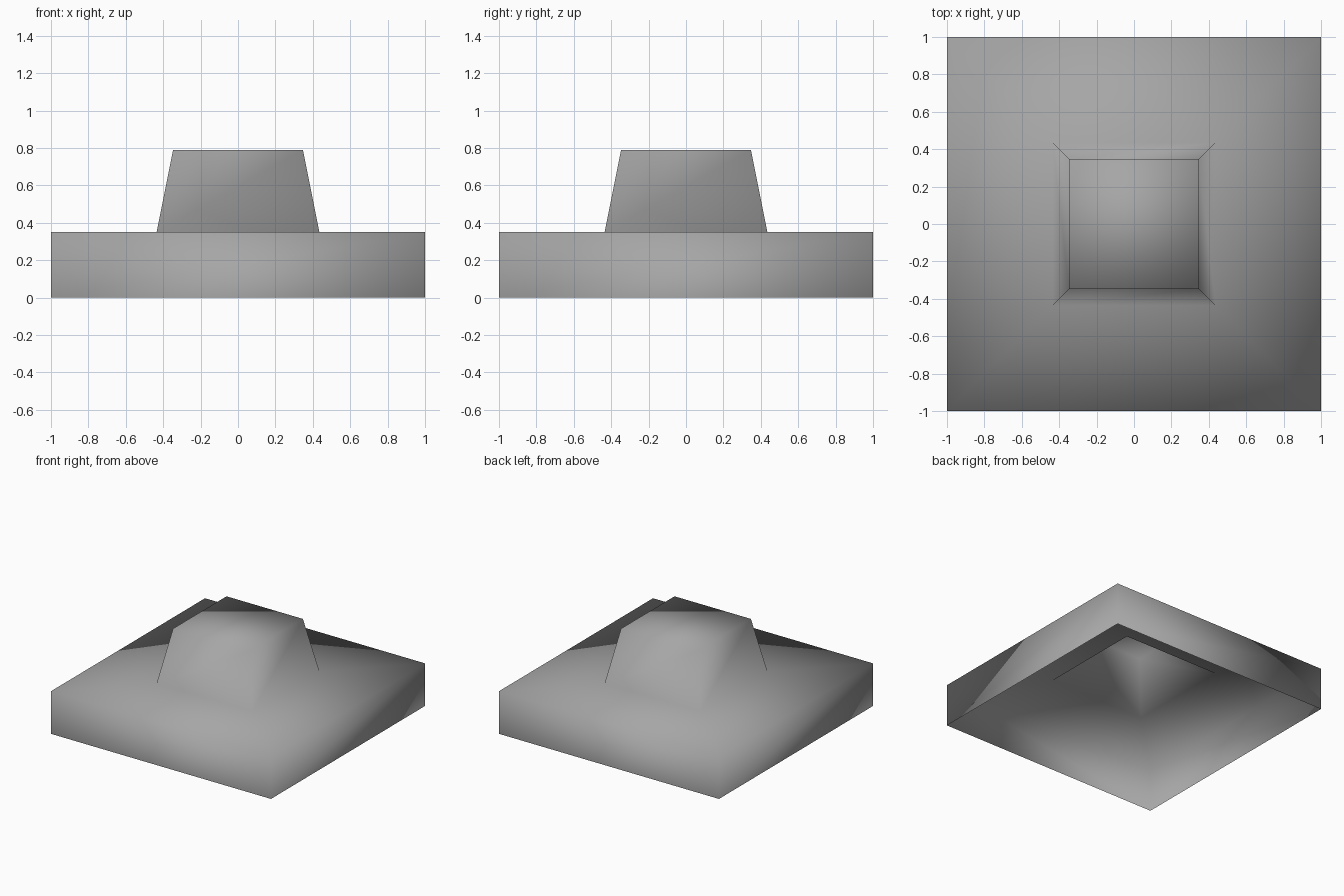
import bpy, bmesh

old = bpy.data.objects.get("Cube")
if old:
    bpy.data.objects.remove(old, do_unlink=True)

# Plain grey material
grey = bpy.data.materials.new("mid_grey")
grey.use_nodes = True
colour = (0.38, 0.38, 0.38, 1)
grey.diffuse_color = colour
grey.node_tree.nodes["Principled BSDF"].inputs["Base Color"].default_value = colour

# Open-bottomed shell: half width and height of each square ring
PROFILE = [(1, 0), (1, 0.35), (0.435, 0.35), (0.347, 0.79)]
bm = bmesh.new()
weight = bm.edges.layers.float.new("bevel_weight_edge")
rings = [[bm.verts.new((sx * r, sy * r, z))
          for sx, sy in ((-1, -1), (1, -1), (1, 1), (-1, 1))]
         for r, z in PROFILE]
for low, high in zip(rings, rings[1:]):
    for i in range(4):
        j = (i + 1) % 4
        bm.faces.new((low[i], low[j], high[j], high[i]))
bm.faces.new(rings[-1])

# Round the real corners, with a smaller fillet at the foot of the raised block
for edge in bm.edges:
    if len(edge.link_faces) == 2 and edge.calc_face_angle() > 0.5:
        foot = all(v in rings[2] for v in edge.verts)
        edge[weight] = 0.5 if foot else 1
mesh = bpy.data.meshes.new("stepped_cover")
bm.to_mesh(mesh)
bm.free()
mesh.materials.append(grey)

cover = bpy.data.objects.new("stepped_cover", mesh)
bpy.context.collection.objects.link(cover)
mesh.shade_smooth()
bevel = cover.modifiers.new("rounded_edges", "BEVEL")
bevel.limit_method = "WEIGHT"
bevel.offset_type = "OFFSET"
bevel.width = 0.06
bevel.segments = 3
